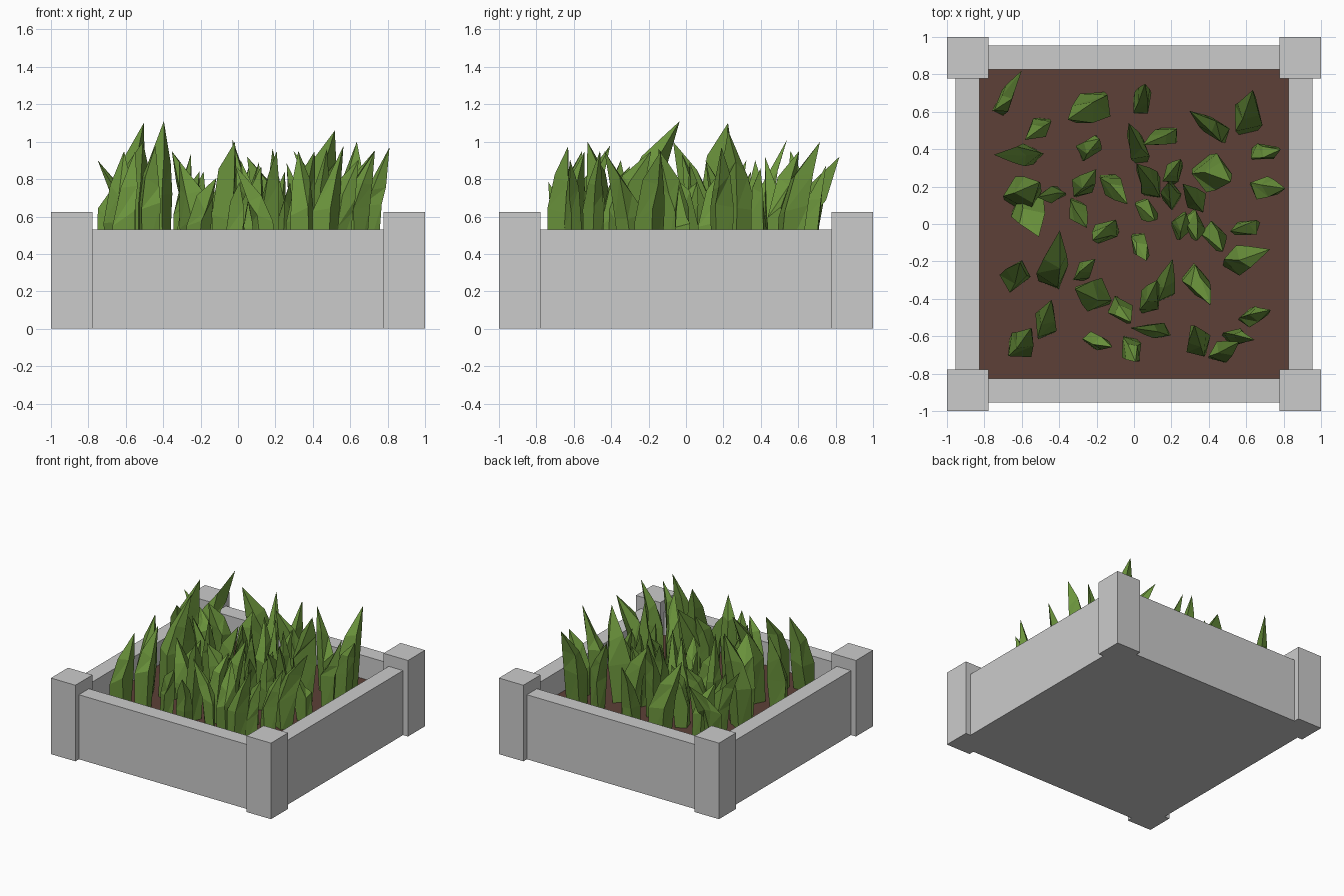
import bpy, bmesh, math, random
from mathutils import Vector

if "Cube" in bpy.data.objects:
    bpy.data.objects.remove(bpy.data.objects["Cube"])

random.seed(7)
SOIL_Z = 0.34


def material(name, rgb):
    m = bpy.data.materials.new(name)
    m.diffuse_color = (*rgb, 1)
    m.use_nodes = True
    m.node_tree.nodes["Principled BSDF"].inputs["Base Color"].default_value = m.diffuse_color
    return m


def finish(name, bm, mat=None):
    bmesh.ops.recalc_face_normals(bm, faces=bm.faces)
    me = bpy.data.meshes.new(name)
    bm.to_mesh(me)
    bm.free()
    ob = bpy.data.objects.new(name, me)
    bpy.context.collection.objects.link(ob)
    if mat:
        me.materials.append(mat)
    return ob


def box(name, lo, hi, mat=None):
    bm = bmesh.new()
    bmesh.ops.create_cube(bm, size=1)
    for v in bm.verts:
        v.co = Vector([(a + b) / 2 + c * (b - a) for a, b, c in zip(lo, hi, v.co)])
    return finish(name, bm, mat)


soil_brown = material("soil_brown", (0.109, 0.051, 0.038))
leaf_green = material("leaf_green", (0.147, 0.296, 0.045))

# Corner posts
for sx in (-1, 1):
    for sy in (-1, 1):
        x, y = sorted((0.778 * sx, sx)), sorted((0.778 * sy, sy))
        box("corner_post", (x[0], y[0], 0), (x[1], y[1], 0.625))

# Walls between the posts
for s in (-1, 1):
    a, b = sorted((0.825 * s, 0.955 * s))
    box("side_wall", (a, -0.778, 0), (b, 0.778, 0.53))
    box("end_wall", (-0.778, a, 0), (0.778, b, 0.53))

# Floor and soil
box("floor", (-0.825, -0.825, 0), (0.825, 0.825, 0.05))
box("soil", (-0.825, -0.825, 0.05), (0.825, 0.825, SOIL_Z), soil_brown)

# Plants: base x, base y, leaning direction in degrees
plants = [
    (-.71, .63, 60), (-.50, .52, 220), (-.55, .37, 180), (-.20, .63, 205),
    (.04, .64, 80), (-.25, .40, 40), (.03, .38, 110), (.18, .47, 200),
    (.46, .49, 145), (.60, .55, 78), (.68, .38, 10), (.40, .28, 335),
    (.68, .19, 0), (-.61, .15, 35), (-.57, .10, 290), (-.42, .16, 190),
    (-.28, .20, 50), (-.31, .08, 300), (-.13, .22, 310), (.10, .20, 125),
    (.20, .26, 60), (.20, .14, 100), (.34, .12, 130), (.06, .08, 310),
    (.25, -.02, 70), (.32, .01, 280), (-.14, -.03, 215), (.03, -.10, 290),
    (.42, -.05, 300), (.62, -.02, 190), (.55, -.20, 20), (-.64, -.29, 70),
    (-.44, -.28, 80), (-.28, -.26, 45), (-.20, -.38, 165), (-.08, -.45, 310),
    (.08, -.42, 70), (.16, -.36, 75), (.32, -.28, 300), (.62, -.50, 20),
    (-.61, -.66, 60), (-.48, -.55, 75), (-.22, -.62, 340), (-.02, -.66, 290),
    (.15, -.57, 175), (.34, -.64, 100), (.53, -.60, 350), (.46, -.69, 30),
]
# Broad or tall plants by index: (tip height, lean, width scale)
special = {0: (.92, .22, 1), 2: (.90, .20, 1.2), 3: (.95, .17, 2.0),
           6: (1.01, .17, 1.2), 7: (.92, .14, 1.2), 8: (.95, .2, 1.2),
           9: (1.0, .17, 1.8), 11: (1.06, .13, 2.1), 12: (.97, .13, 1.3),
           13: (1.10, .13, 2.0), 14: (1.0, .18, 2.0), 18: (.9, .15, 1.2),
           19: (.9, .15, 1.4), 30: (.95, .19, 1.6), 31: (.95, .09, 1.6),
           32: (1.11, .25, 1.7), 34: (.90, .12, 1.9), 35: (1.0, .10, 1.3),
           37: (.95, .18, 1.2), 38: (.95, .18, 1.4), 40: (.95, .12, 1.6),
           41: (.98, .15, 1.4), 44: (.88, .17, .9), 45: (.95, .1, 1.5)}


def blade(bm, x, y, deg, tip_z, lean, scale):
    d = Vector((math.cos(math.radians(deg)), math.sin(math.radians(deg)), 0))
    n = Vector((-d.y, d.x, 0))
    w, t = 0.046 * scale, 0.065 * scale ** 0.5
    twist = random.uniform(-0.6, 0.6)
    h = tip_z - SOIL_Z + 0.02
    rings = []
    # Height fraction, lean fraction, thickness
    for f, l, k in ((0, 0, 0.95), (0.45, 0.12, 1.12), (0.7, 0.42, 0.8)):
        c = Vector((x, y, SOIL_Z - 0.02 + f * h)) + d * lean * l
        ring = []
        for i in range(4):
            a = i * math.pi / 2 + twist + random.uniform(-0.25, 0.25)
            p = c + (d * math.cos(a) * t + n * math.sin(a) * w) * k
            p.z += random.uniform(-0.06, 0.06) * (f > 0)
            ring.append(bm.verts.new(p))
        rings.append(ring)
    tip = bm.verts.new(Vector((x, y, tip_z)) + d * lean)
    bm.faces.new(rings[0])
    for lo, hi in zip(rings, rings[1:]):
        for i in range(4):
            j = (i + 1) % 4
            bm.faces.new((lo[i], lo[j], hi[j]))
            bm.faces.new((lo[i], hi[j], hi[i]))
    for i in range(4):
        bm.faces.new((rings[-1][i], rings[-1][(i + 1) % 4], tip))


# Faceted grass blades
grass = bmesh.new()
for i, (x, y, deg) in enumerate(plants):
    default = (random.uniform(0.76, 0.98), random.uniform(0.08, 0.13), random.uniform(0.9, 1.3))
    blade(grass, x, y, deg, *special.get(i, default))
finish("grass_blades", grass, leaf_green)
